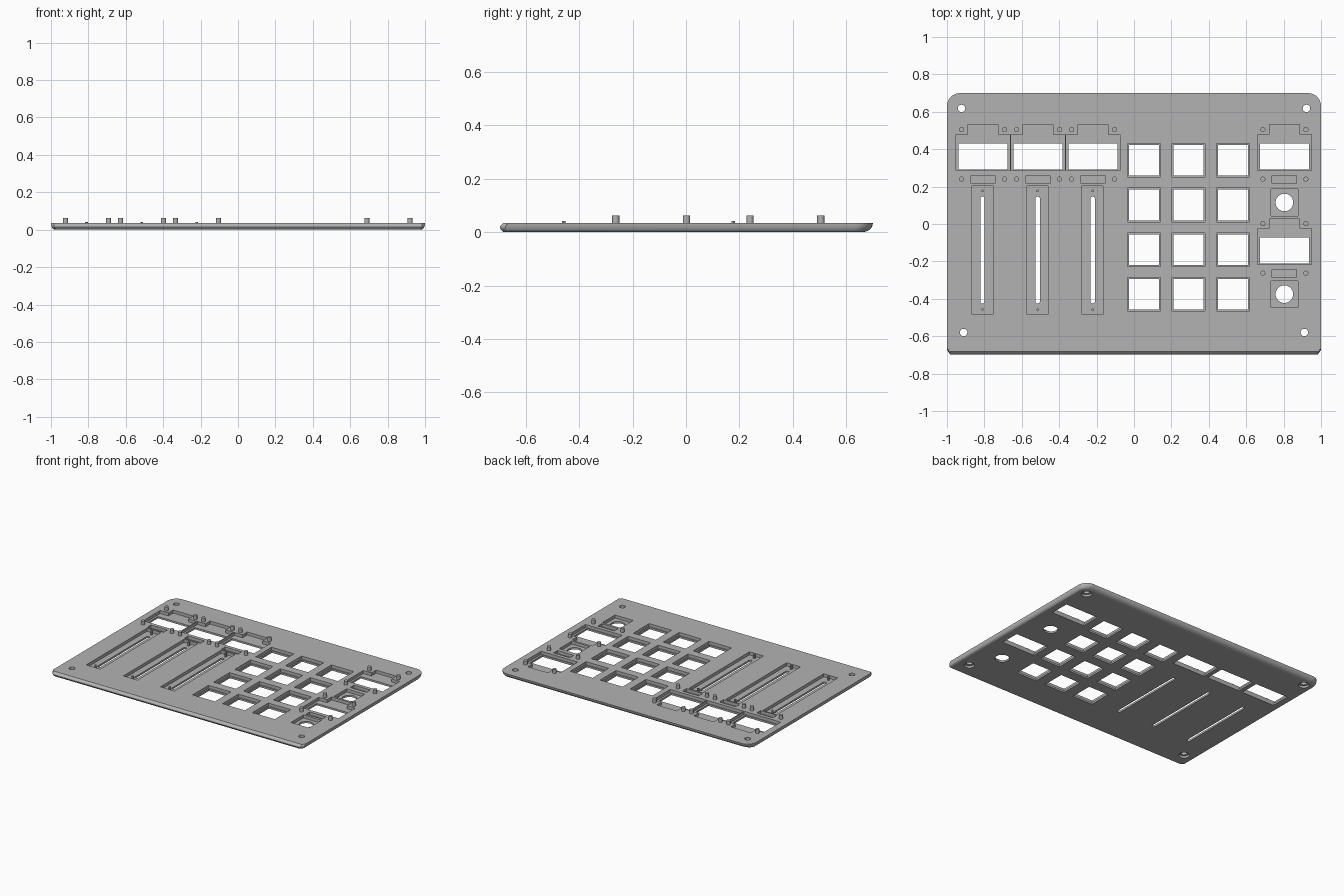
import bpy, bmesh
from math import sin, cos, pi, radians

if "Cube" in bpy.data.objects:
    bpy.data.objects.remove(bpy.data.objects["Cube"], do_unlink=True)

TOP = 0.035        # upper face of the plate
FLOOR = 0.013      # floor of the recesses
PEG_TOP = 0.062

grey = bpy.data.materials.new("mid grey")
grey.use_nodes = True
grey.diffuse_color = (0.45, 0.45, 0.45, 1)
grey.node_tree.nodes["Principled BSDF"].inputs["Base Color"].default_value = grey.diffuse_color


def finish(bm, name):
    bmesh.ops.recalc_face_normals(bm, faces=bm.faces)
    mesh = bpy.data.meshes.new(name)
    bm.to_mesh(mesh)
    bm.free()
    mesh.materials.append(grey)
    ob = bpy.data.objects.new(name, mesh)
    bpy.context.collection.objects.link(ob)
    return ob


def loft(bm, rings):
    """Closed solid through a stack of equal-length rings."""
    loops = [[bm.verts.new(p) for p in ring] for ring in rings]
    n = len(loops[0])
    for a, b in zip(loops, loops[1:]):
        for i in range(n):
            bm.faces.new((a[i], a[(i + 1) % n], b[(i + 1) % n], b[i]))
    bm.faces.new(loops[0][::-1])
    bm.faces.new(loops[-1])


def prism(bm, outline, z0, z1):
    loft(bm, [[(x, y, z) for x, y in outline] for z in (z0, z1)])


def rect(cx, cy, hx, hy):
    return [(cx - hx, cy - hy), (cx + hx, cy - hy), (cx + hx, cy + hy), (cx - hx, cy + hy)]


def circle(cx, cy, r, n=24):
    return [(cx + r * cos(2 * pi * i / n), cy + r * sin(2 * pi * i / n)) for i in range(n)]


def slot(cx, y0, y1, r, n=8):
    arc = [(r * cos(pi * i / n), r * sin(pi * i / n)) for i in range(n + 1)]
    return [(cx + x, y1 + y) for x, y in arc] + [(cx - x, y0 - y) for x, y in arc]


def shade(ob):
    bpy.ops.object.select_all(action='DESELECT')
    ob.select_set(True)
    bpy.context.view_layer.objects.active = ob
    bpy.ops.object.shade_smooth_by_angle(angle=radians(30))


# Layout of the controls
screens = [(-0.807, 0.373), (-0.513, 0.373), (-0.219, 0.373), (0.804, 0.373), (0.804, -0.13)]
sliders = [-0.81, -0.515, -0.221]
dials = [(0.804, 0.115), (0.804, -0.375)]
keys = [(0.054 + 0.2375 * i, 0.34 - 0.2385 * j) for i in range(3) for j in range(4)]
screws = [(s * x, y) for s in (-1, 1) for x, y in ((0.922, 0.618), (0.911, -0.58))]


# Plate with a rounded underside, wide at the back and narrow at the sides
def plate_ring(a):
    z = TOP * (1 - cos(a))
    side, back = 0.02 * (1 - sin(a)), 0.04 * (1 - sin(a))
    front = -0.683 - 0.014 * sin(pi * z / TOP)
    w = 1 - side
    right = [(w - 0.015, front), (w, front + 0.02)]
    for i in range(9):
        t = pi / 2 * i / 8
        right.append((0.93 + (0.07 - side) * cos(t), 0.63 + (0.07 - back) * sin(t)))
    return [(x, y, z) for x, y in right + [(-x, y) for x, y in reversed(right)]]


bm = bmesh.new()
loft(bm, [plate_ring(pi / 2 * i / 8) for i in range(9)])
plate = finish(bm, "panel_plate")

# Recesses in the upper face, and screw counterbores underneath
recess = bmesh.new()
for x, y in screens:
    half = [(0.145, -0.087), (0.145, 0.105), (0.08, 0.105), (0.08, 0.158)]
    tee = half + [(-px, py) for px, py in reversed(half)]
    prism(recess, [(x + px, y + py) for px, py in tee], FLOOR, 0.1)
    prism(recess, rect(x, y - 0.135, 0.065, 0.022), FLOOR, 0.1)
for x in sliders:
    prism(recess, rect(x, -0.14, 0.056, 0.344), FLOOR, 0.1)
for x, y in dials:
    prism(recess, rect(x, y, 0.072, 0.071), FLOOR, 0.1)
for x, y in keys:
    prism(recess, rect(x, y, 0.089, 0.09), FLOOR, 0.1)
for x, y in screws:
    prism(recess, circle(x, y, 0.035), -0.1, 0.015)

# Openings right through the plate
opening = bmesh.new()
for x, y in screens:
    prism(opening, rect(x, y - 0.012, 0.131, 0.07), -0.2, 0.2)
for x in sliders:
    prism(opening, slot(x, -0.413, 0.135, 0.012), -0.2, 0.2)
for x, y in dials:
    prism(opening, circle(x, y, 0.047, 32), -0.2, 0.2)
for x, y in keys:
    prism(opening, rect(x, y, 0.08, 0.082), -0.2, 0.2)
for x, y in screws:
    prism(opening, circle(x, y, 0.02), -0.2, 0.2)

for cut, name in ((recess, "recess_cutter"), (opening, "opening_cutter")):
    cutter = finish(cut, name)
    cutter.hide_render = True
    mod = plate.modifiers.new(name, 'BOOLEAN')
    mod.operation = 'DIFFERENCE'
    mod.solver = 'EXACT'
    mod.object = cutter
    bpy.context.view_layer.objects.active = plate
    bpy.ops.object.modifier_apply(modifier=name)
    bpy.data.objects.remove(cutter, do_unlink=True)
shade(plate)

# Mounting pegs around each screen
bm = bmesh.new()
for x, y in screens:
    for dx in (-0.115, 0.115):
        for dy in (0.132, -0.133):
            prism(bm, circle(x + dx, y + dy, 0.0135, 16), TOP - 0.005, PEG_TOP)
shade(finish(bm, "screen_pegs"))

# Small locating pins at both ends of each slider
bm = bmesh.new()
for x in sliders:
    for y in (0.177, -0.458):
        prism(bm, circle(x, y, 0.007, 12), FLOOR - 0.003, 0.041)
shade(finish(bm, "slider_pins"))
